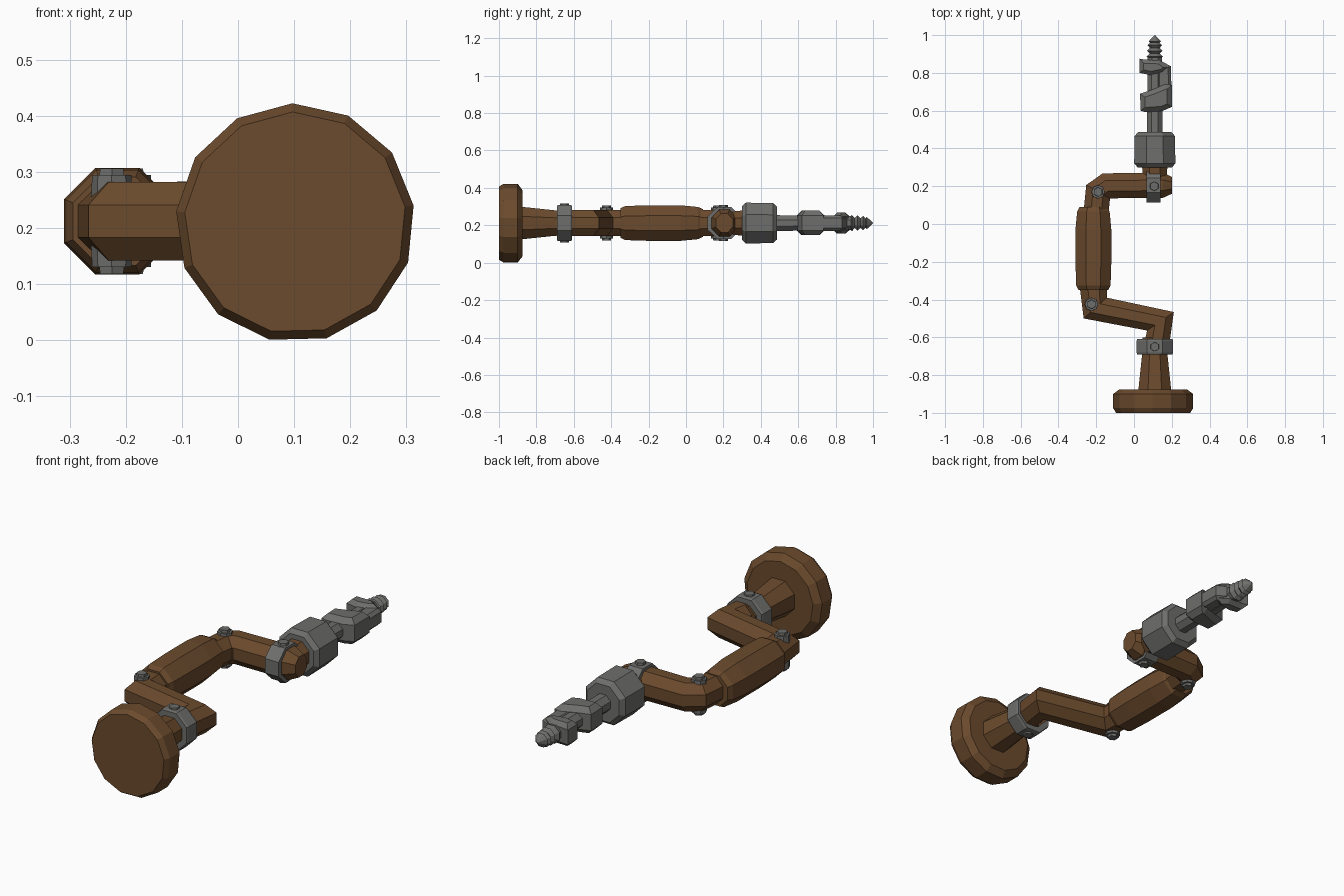
import bpy
import bmesh
from math import cos, sin, pi, sqrt
from mathutils import Vector

cube = bpy.data.objects.get("Cube")
if cube:
    bpy.data.objects.remove(cube, do_unlink=True)

AXIS_X, AXIS_Z = 0.11, 0.212


def material(name, colour):
    mat = bpy.data.materials.new(name)
    mat.use_nodes = True
    mat.diffuse_color = (*colour, 1)
    mat.node_tree.nodes["Principled BSDF"].inputs["Base Color"].default_value = (*colour, 1)
    return mat


wood = material("brown wood", (0.147, 0.069, 0.026))
metal = material("grey metal", (0.155, 0.155, 0.15))


def finish(name, bm, mat):
    bmesh.ops.recalc_face_normals(bm, faces=bm.faces)
    mesh = bpy.data.meshes.new(name)
    bm.to_mesh(mesh)
    bm.free()
    mesh.materials.append(mat)
    obj = bpy.data.objects.new(name, mesh)
    bpy.context.collection.objects.link(obj)
    return obj


def tube(name, path, mat, sides=8, z=AXIS_Z, phase=0.5):
    """Faceted tube through (x, y, half width, half height), mitred at bends."""
    bm = bmesh.new()
    pts = [Vector(p[:2]) for p in path]
    k = 1 / cos(pi / sides)
    rings = []
    for i, (x, y, w, h) in enumerate(path):
        before = (pts[i] - pts[max(i - 1, 0)]).normalized()
        after = (pts[min(i + 1, len(pts) - 1)] - pts[i]).normalized()
        t = (before + after).normalized()
        miter = 1 / sqrt((1 + before.dot(after)) / 2) if before.length * after.length else 1
        ring = []
        for s in range(sides):
            a = 2 * pi * (s + phase) / sides
            u = w * k * cos(a) * miter
            ring.append(bm.verts.new((x + t.y * u, y - t.x * u, z + h * k * sin(a))))
        rings.append(ring)
    for r0, r1 in zip(rings, rings[1:]):
        for s in range(sides):
            n = (s + 1) % sides
            bm.faces.new((r0[s], r0[n], r1[n], r1[s]))
    bm.faces.new(rings[0])
    bm.faces.new(rings[-1])
    return finish(name, bm, mat)


def lathe(name, profile, mat, x=AXIS_X, **options):
    return tube(name, [(x, y, r, r) for y, r in profile], mat, **options)


def prism(name, outline, low, high, mat, bevel):
    """Upright block from a plan outline, with chamfered edges."""
    bm = bmesh.new()
    face = bm.faces.new([bm.verts.new((x, y, low)) for x, y in outline])
    new = bmesh.ops.extrude_face_region(bm, geom=[face])["geom"]
    bmesh.ops.translate(bm, vec=(0, 0, high - low),
                        verts=[v for v in new if isinstance(v, bmesh.types.BMVert)])
    bm.normal_update()
    edges = [e for e in bm.edges if abs(e.verts[0].co.z - e.verts[1].co.z) < 0.001]
    bmesh.ops.bevel(bm, geom=edges, offset=bevel, segments=1, affect='EDGES')
    return finish(name, bm, mat)


def bolt(name, x, y, reach):
    """Washer and hex head on the top and bottom of a joint."""
    bm = bmesh.new()
    for side in (1, -1):
        for r1, r2, inner, outer, n in ((0.037, 0.035, 0.04, reach - 0.012, 8),
                                        (0.029, 0.024, 0.05, reach, 6)):
            made = bmesh.ops.create_cone(bm, cap_ends=True, segments=n, radius1=r1,
                                         radius2=r2, depth=outer - inner)
            for v in made["verts"]:
                v.co = (v.co.x + x, v.co.y + y,
                        AXIS_Z + side * (v.co.z + (inner + outer) / 2))
    return finish(name, bm, metal)


# Wooden pommel and neck
lathe("pommel", [(-1, 0.192), (-0.975, 0.207), (-0.9, 0.207), (-0.875, 0.175)],
      wood, x=0.102, sides=13, z=0.209, phase=0.3)
lathe("pommel_neck", [(-0.89, 0.088), (-0.7, 0.068), (-0.6, 0.066)], wood)

# Cranked arms
tube("lower_arm", [(0.12, -0.64, 0.066, 0.07), (0.14, -0.515, 0.062, 0.07),
                   (-0.205, -0.445, 0.066, 0.07), (-0.215, -0.33, 0.072, 0.07)], wood)
tube("upper_arm", [(-0.2, 0.07, 0.066, 0.07), (-0.19, 0.17, 0.066, 0.07),
                   (-0.145, 0.202, 0.066, 0.07), (0.15, 0.205, 0.068, 0.072),
                   (0.2, 0.205, 0.045, 0.05)], wood)
lathe("chuck_neck", [(0.2, 0.06), (0.32, 0.068)], wood)

# Rotating hand grip
lathe("hand_grip", [(-0.35, 0.079), (-0.325, 0.091), (-0.2, 0.095),
                    (-0.03, 0.095), (0.065, 0.086), (0.09, 0.074)], wood, x=-0.215)

# Metal bands and joint bolts
lathe("neck_band", [(-0.69, 0.093), (-0.68, 0.097), (-0.62, 0.097), (-0.61, 0.093)], metal)
tube("arm_band", [(0.065, 0.205, 0.09, 0.085), (0.14, 0.205, 0.09, 0.085)], metal)
for name, x, y, reach in (("lower_joint_bolt", -0.225, -0.425, 0.094),
                          ("upper_joint_bolt", -0.19, 0.17, 0.094),
                          ("arm_band_bolt", 0.107, 0.2, 0.097),
                          ("neck_band_bolt", 0.11, -0.65, 0.105)):
    bolt(name, x, y, reach)

# Chuck and drill shank
lathe("chuck", [(0.3, 0.09), (0.32, 0.109), (0.465, 0.107), (0.487, 0.088)], metal)
lathe("bit_shank", [(0.48, 0.042), (0.89, 0.038)], metal)

# Twisted cutting flutes
prism("lower_flute", [(0.035, 0.6), (0.06, 0.592), (0.15, 0.598), (0.2, 0.62), (0.2, 0.735),
                      (0.165, 0.74), (0.1, 0.712), (0.032, 0.69)],
      0.148, 0.278, metal, 0.025)
prism("side_flute", [(0.12, 0.66), (0.2, 0.66), (0.195, 0.835), (0.15, 0.86), (0.12, 0.86)],
      0.17, 0.253, metal, 0.015)
prism("upper_flute", [(0.03, 0.8), (0.09, 0.788), (0.15, 0.8), (0.185, 0.83), (0.135, 0.868),
                      (0.06, 0.87), (0.03, 0.875)],
      0.155, 0.268, metal, 0.02)

# Threaded screw tip
threads = []
for i in range(3):
    y = 0.872 + i * 0.03
    threads += [(y, 0.026), (y + 0.015, 0.044 - i * 0.003)]
lathe("screw_tip", threads + [(0.96, 0.024), (0.966, 0.033), (1, 0.002)], metal)
